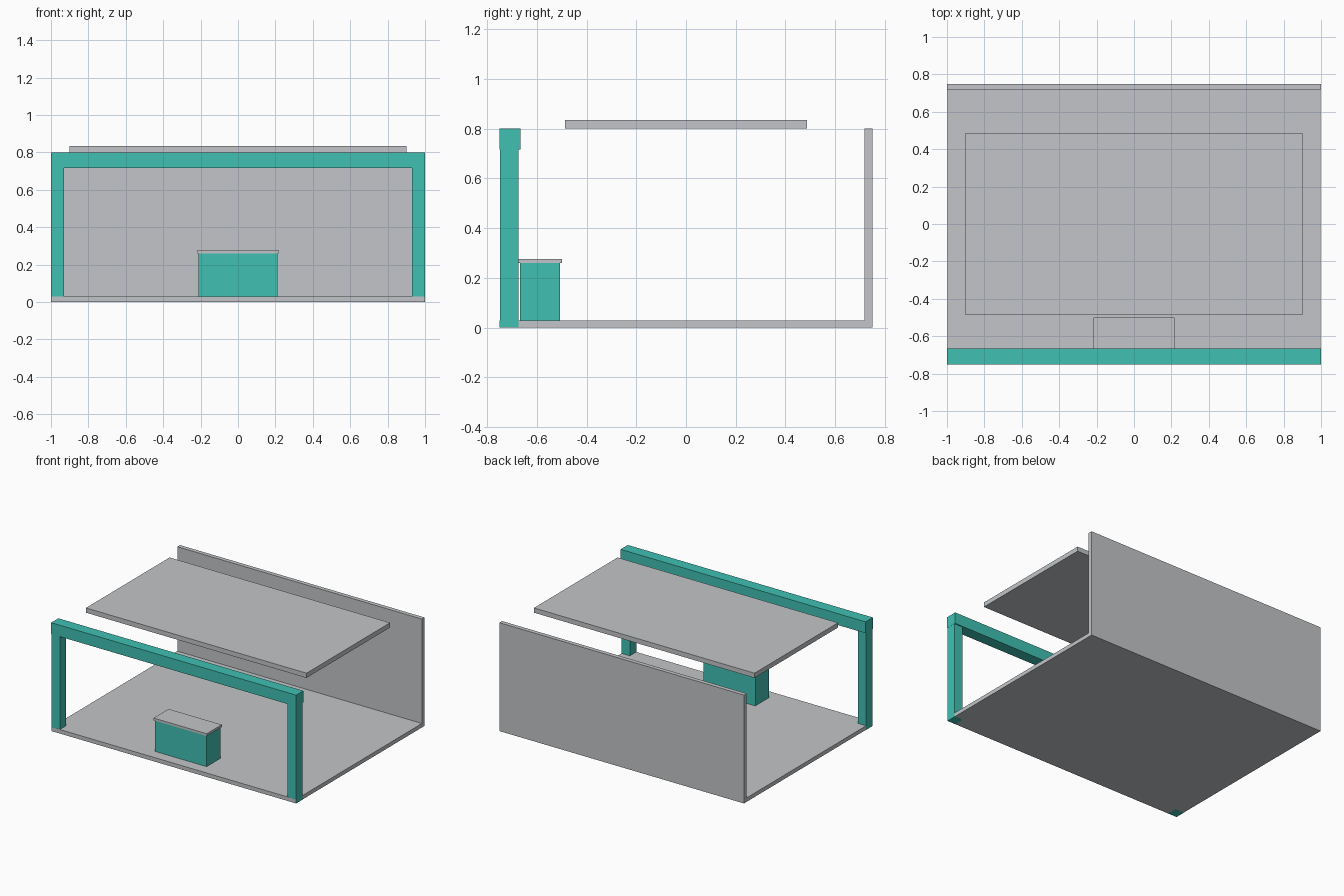
import bpy

if "Cube" in bpy.data.objects:
    bpy.data.objects.remove(bpy.data.objects["Cube"])


def material(name, rgb):
    m = bpy.data.materials.new(name)
    m.diffuse_color = (*rgb, 1)
    m.use_nodes = True
    m.node_tree.nodes["Principled BSDF"].inputs["Base Color"].default_value = m.diffuse_color
    return m


GREY = material("light_grey", (0.54, 0.56, 0.578))
TEAL = material("teal", (0.051, 0.53, 0.45))


def box(name, x, y, z, mat):
    """Box from (min, max) ranges on each axis."""
    bpy.ops.mesh.primitive_cube_add(size=1, location=[(a + b) / 2 for a, b in (x, y, z)])
    ob = bpy.context.object
    ob.name = name
    ob.scale = [b - a for a, b in (x, y, z)]
    bpy.ops.object.transform_apply(location=False, rotation=False, scale=True)
    ob.data.materials.append(mat)
    return ob


# Floor, back wall and floating roof panel
box("floor", (-0.998, 0.998), (-0.749, 0.749), (0.0005, 0.03), GREY)
box("back_wall", (-0.9985, 0.9985), (0.718, 0.7495), (0.0005, 0.8), GREY)
box("roof_panel", (-0.9, 0.9), (-0.487, 0.487), (0.8, 0.835), GREY)

# Front frame: two posts under a slightly thicker beam
for side, name in ((-1, "left_post"), (1, "right_post")):
    xs = sorted((side * 0.93, side * 0.9987))
    box(name, xs, (-0.7484, -0.674), (0, 0.72), TEAL)
box("front_beam", (-1, 1), (-0.75, -0.666), (0.716, 0.8), TEAL)

# Counter with an overhanging top
box("counter_body", (-0.211, 0.211), (-0.667, -0.506), (0.001, 0.26), TEAL)
box("counter_top", (-0.217, 0.217), (-0.674, -0.499), (0.26, 0.277), GREY)
